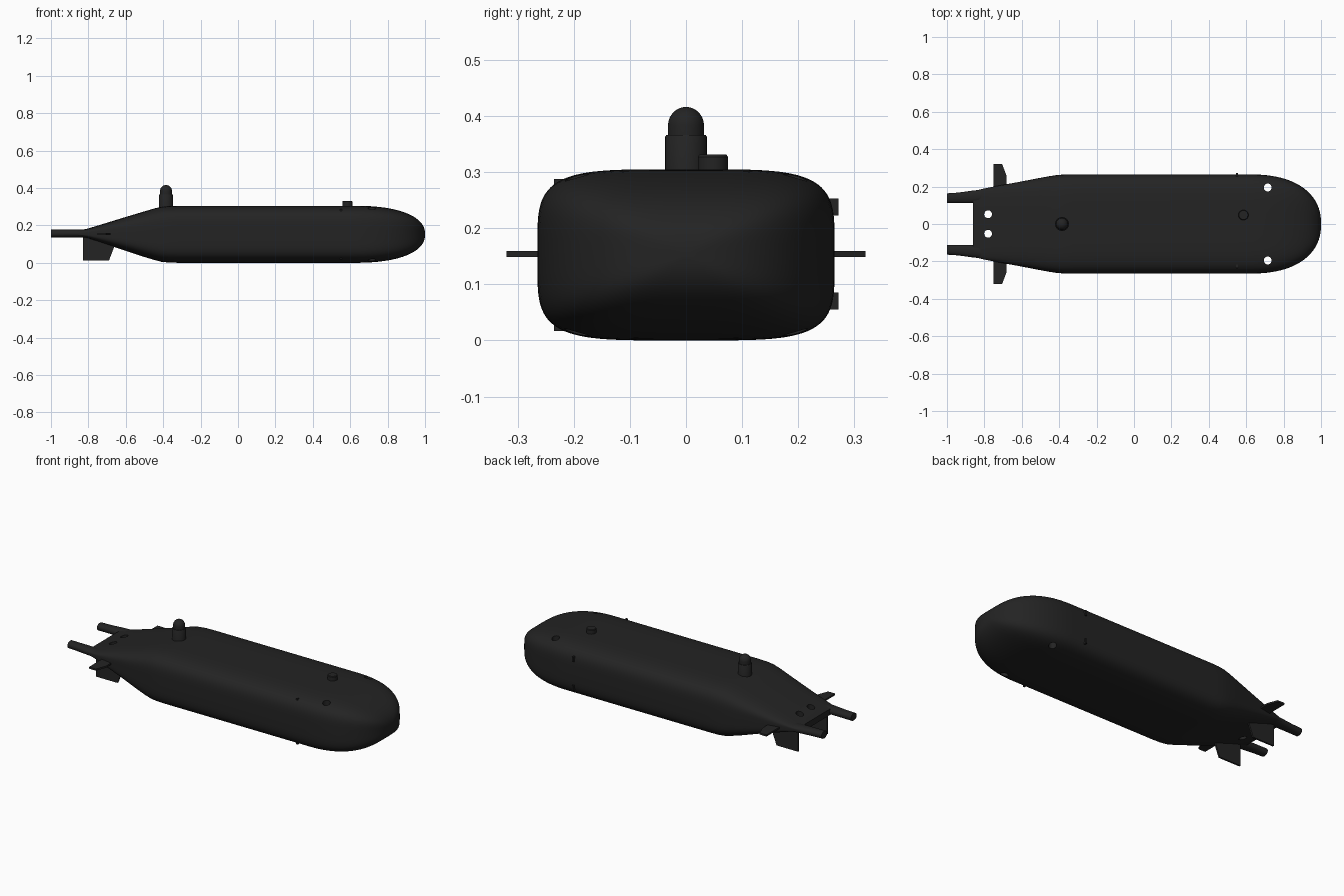
import bpy, bmesh, math
from mathutils import Matrix, Vector

cube = bpy.data.objects.get("Cube")
if cube:
    bpy.data.objects.remove(cube, do_unlink=True)

mat = bpy.data.materials.new("matte black")
mat.use_nodes = True
mat.diffuse_color = (0.017, 0.017, 0.017, 1)
mat.node_tree.nodes["Principled BSDF"].inputs["Base Color"].default_value = mat.diffuse_color


def finish(name, bm):
    bmesh.ops.recalc_face_normals(bm, faces=bm.faces)
    mesh = bpy.data.meshes.new(name)
    bm.to_mesh(mesh)
    bm.free()
    mesh.materials.append(mat)
    obj = bpy.data.objects.new(name, mesh)
    bpy.context.collection.objects.link(obj)
    return obj


def smooth(obj):
    bpy.ops.object.select_all(action='DESELECT')
    obj.select_set(True)
    bpy.context.view_layer.objects.active = obj
    bpy.ops.object.shade_smooth_by_angle(angle=math.radians(35))


def loft(name, stations, power, count):
    """Skin superellipse sections given as (x, y, z, half width, half height)."""
    bm = bmesh.new()
    rings = []
    for x, y, z, w, h in stations:
        ring = []
        for i in range(count):
            a = math.tau * (i + 0.5) / count
            c, s = math.cos(a), math.sin(a)
            ring.append(bm.verts.new((
                x,
                y + w * math.copysign(abs(c) ** (2 / power), c),
                z + h * math.copysign(abs(s) ** (2 / power), s))))
        rings.append(ring)
    for r0, r1 in zip(rings, rings[1:]):
        for i in range(count):
            j = (i + 1) % count
            bm.faces.new((r0[i], r0[j], r1[j], r1[i]))
    bm.faces.new(rings[0])
    bm.faces.new(rings[-1])
    return finish(name, bm)


def lathe(name, x, y, profile, sides=40):
    """Spin a (radius, height) profile about a vertical axis."""
    bm = bmesh.new()
    verts = [bm.verts.new((r, 0, z)) for r, z in profile]
    edges = [bm.edges.new(pair) for pair in zip(verts, verts[1:])]
    bmesh.ops.spin(bm, geom=verts + edges, cent=(0, 0, 0), axis=(0, 0, 1),
                   angle=math.tau, steps=sides)
    bmesh.ops.remove_doubles(bm, verts=bm.verts, dist=0.0001)
    bmesh.ops.translate(bm, verts=bm.verts, vec=(x, y, 0))
    return finish(name, bm)


def plate(name, outline, thickness):
    """Extrude a flat outline of 3D points, centred on its plane."""
    bm = bmesh.new()
    face = bm.faces.new([bm.verts.new(p) for p in outline])
    face.normal_update()
    step = face.normal * thickness
    top = bmesh.ops.extrude_face_region(bm, geom=[face])["geom"]
    bmesh.ops.translate(bm, vec=step, verts=[v for v in top if isinstance(v, bmesh.types.BMVert)])
    bmesh.ops.translate(bm, vec=-step / 2, verts=bm.verts)
    return finish(name, bm)


def box(name, centre, size):
    bm = bmesh.new()
    bmesh.ops.create_cube(bm, size=1, matrix=Matrix.LocRotScale(Vector(centre), None, Vector(size)))
    return finish(name, bm)


# Hull: flattened tail wedge, straight middle, blunt rounded nose
MID, W, H = 0.1525, 0.265, 0.1525
tail = [(-0.86, 0.157, 0.178, 0.018), (-0.83, 0.157, 0.183, 0.020),
        (-0.80, 0.157, 0.190, 0.027), (-0.74, 0.156, 0.202, 0.046),
        (-0.62, 0.155, 0.224, 0.084), (-0.50, 0.153, 0.247, 0.122),
        (-0.45, 0.153, 0.256, 0.137), (-0.41, MID, 0.262, 0.147),
        (-0.37, MID, W, 0.151), (-0.32, MID, W, H)]
stations = [(x, 0, z, w, h) for x, z, w, h in tail]
for i in range(25):
    t = math.pi / 2 * i / 24.3
    f = math.cos(t) ** (2 / 2.3)
    stations.append((0.62 + 0.38 * math.sin(t) ** (2 / 2.3), 0, MID, W * f, H * f))
stations.append((1.0, 0, MID, 0.004, 0.003))
hull = loft("hull", stations, 4.5, 96)

# Vertical through holes near the nose and tail
for x, y in ((0.715, 0.195), (-0.78, 0.052)):
    for side in (-1, 1):
        cutter = lathe("hole_cutter", x, side * y, [(0, -0.2), (0.021, -0.2), (0.021, 0.6), (0, 0.6)], 24)
        cutter.hide_render = True
        mod = hull.modifiers.new("hole", 'BOOLEAN')
        mod.operation = 'DIFFERENCE'
        mod.solver = 'EXACT'
        mod.object = cutter
        bpy.context.view_layer.objects.active = hull
        bpy.ops.object.modifier_apply(modifier=mod.name)
        bpy.data.objects.remove(cutter, do_unlink=True)
smooth(hull)

# Twin tail booms with fins
for side, label in ((1, "left"), (-1, "right")):
    boom = loft("tail_boom_" + label,
                [(-1.0, side * 0.138, 0.157, 0.026, 0.021),
                 (-0.94, side * 0.140, 0.157, 0.028, 0.021),
                 (-0.86, side * 0.145, 0.157, 0.034, 0.021),
                 (-0.76, side * 0.150, 0.157, 0.040, 0.021)], 2.2, 32)
    smooth(boom)
    plate("side_fin_" + label,
          [(x, side * y, 0.154) for x, y in
           ((-0.75, 0.16), (-0.75, 0.32), (-0.705, 0.32), (-0.682, 0.26), (-0.682, 0.16))], 0.01)
    plate("lower_fin_" + label,
          [(x, side * 0.135, z) for x, z in
           ((-0.83, 0.155), (-0.83, 0.012), (-0.69, 0.012), (-0.66, 0.09), (-0.66, 0.13))], 0.01)

# Domed mast
dome = [(0.032 * math.cos(math.pi / 2 * i / 10), 0.383 + 0.033 * math.sin(math.pi / 2 * i / 10))
        for i in range(10)]
smooth(lathe("mast", -0.385, 0, [(0, 0.27), (0.037, 0.27), (0.037, 0.363), (0.035, 0.366),
                                 (0.032, 0.366)] + dome + [(0, 0.416)]))

# Short deck sensor
smooth(lathe("deck_sensor", 0.585, 0.048, [(0, 0.28), (0.027, 0.28), (0.027, 0.327),
                                           (0.024, 0.331), (0, 0.331)]))

# Small sensor tabs on the flanks
for z in (0.07, 0.238):
    box("left_tab", (0.55, 0.262, z), (0.01, 0.02, 0.03))
for z in (0.028, 0.277):
    box("right_tab", (0.55, -0.225, z), (0.01, 0.02, 0.022))
